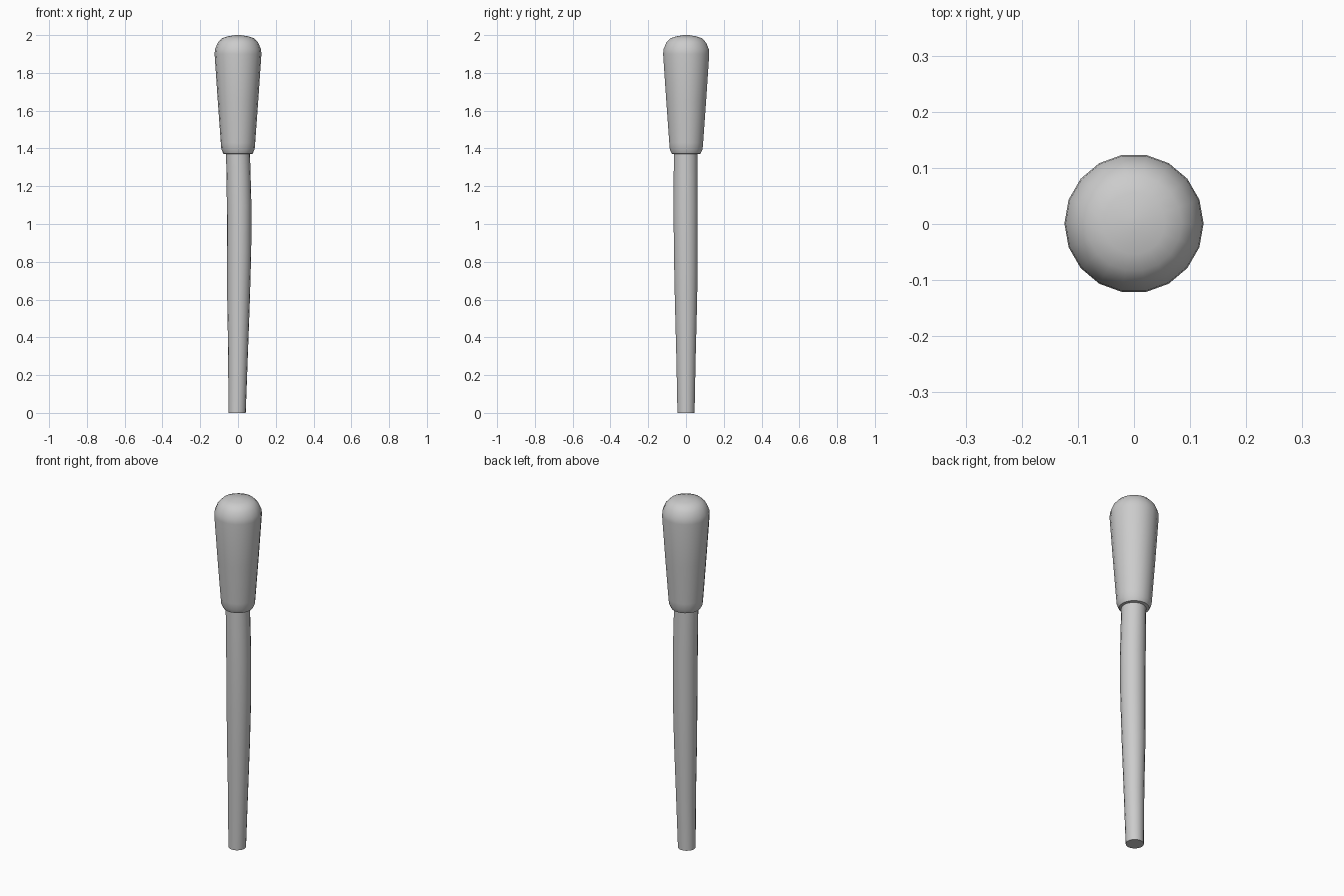
import bpy, bmesh, math

if "Cube" in bpy.data.objects:
    bpy.data.objects.remove(bpy.data.objects["Cube"], do_unlink=True)

SIDES = 18
grey = bpy.data.materials.new("light grey")
grey.use_nodes = True
grey.diffuse_color = (0.6, 0.6, 0.6, 1)
grey.node_tree.nodes["Principled BSDF"].inputs["Base Color"].default_value = (0.6, 0.6, 0.6, 1)


def lofted(name, rings):
    """Skin round rings given as (height, radius, centre x, centre y), capped at both ends."""
    bm = bmesh.new()
    loops = []
    for z, r, cx, cy in rings:
        angles = [math.tau * i / SIDES for i in range(SIDES)]
        loops.append([bm.verts.new((cx + r * math.cos(a), cy + r * math.sin(a), z)) for a in angles])
    for low, high in zip(loops, loops[1:]):
        for i in range(SIDES):
            j = (i + 1) % SIDES
            bm.faces.new((low[i], low[j], high[j], high[i]))
    bm.faces.new(loops[0][::-1])
    bm.faces.new(loops[-1])
    mesh = bpy.data.meshes.new(name)
    bm.to_mesh(mesh)
    bm.free()
    mesh.materials.append(grey)
    obj = bpy.data.objects.new(name, mesh)
    bpy.context.collection.objects.link(obj)
    bpy.ops.object.select_all(action="DESELECT")
    obj.select_set(True)
    bpy.context.view_layer.objects.active = obj
    bpy.ops.object.shade_smooth_by_angle(angle=math.radians(50))
    return obj


# Slightly bowed, tapering shaft
lofted("shaft", [
    (0, 0.046, -0.005, 0), (0.3, 0.052, 0, 0), (0.6, 0.060, 0.003, 0),
    (0.85, 0.064, 0.006, -0.001), (1.1, 0.065, 0.006, -0.002), (1.25, 0.064, 0.003, -0.002),
    (1.42, 0.063, -0.001, -0.002)])

# Flared grip with a rounded top and softened lower rim
grip_profile = [
    (1.37, 0.064), (1.372, 0.077), (1.395, 0.088), (1.43, 0.091), (1.65, 0.107), (1.9, 0.124),
    (1.925, 0.122), (1.96, 0.107), (1.983, 0.085), (1.993, 0.055), (2.0, 0.015)]
lofted("grip", [(z, r, 0, 0.001) for z, r in grip_profile])
